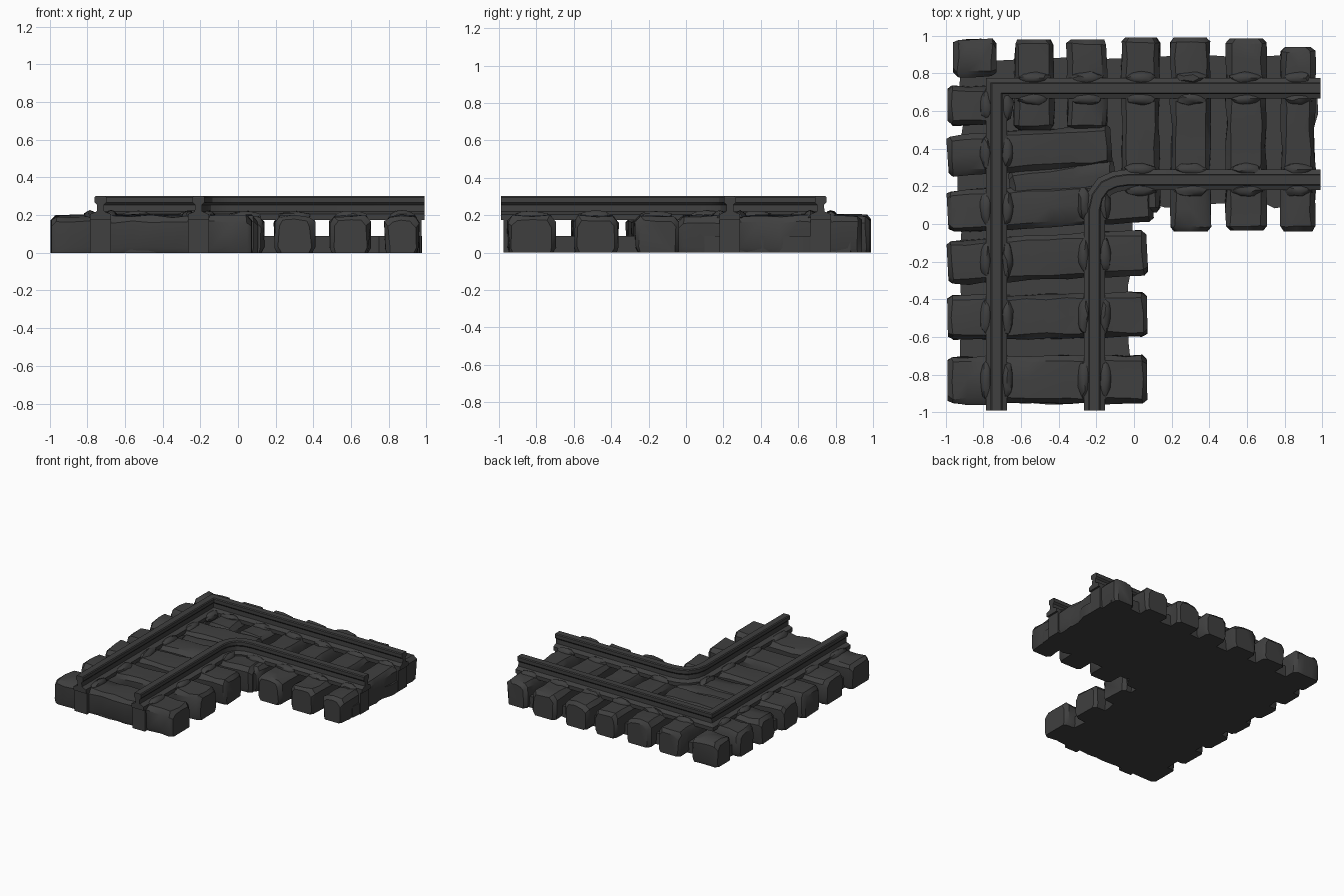
import bpy, bmesh, math, random
from mathutils import Vector

if "Cube" in bpy.data.objects:
    bpy.data.objects.remove(bpy.data.objects["Cube"])

random.seed(4)
iron = bpy.data.materials.new("dark grey")
iron.diffuse_color = (0.05, 0.05, 0.05, 1)
iron.use_nodes = True
iron.node_tree.nodes["Principled BSDF"].inputs["Base Color"].default_value = iron.diffuse_color


def finish(bm, name, angle=35):
    bmesh.ops.recalc_face_normals(bm, faces=bm.faces)
    me = bpy.data.meshes.new(name)
    bm.to_mesh(me)
    bm.free()
    ob = bpy.data.objects.new(name, me)
    bpy.context.collection.objects.link(ob)
    me.materials.append(iron)
    bpy.ops.object.select_all(action='DESELECT')
    ob.select_set(True)
    bpy.context.view_layer.objects.active = ob
    bpy.ops.object.shade_smooth_by_angle(angle=math.radians(angle))
    return ob


def sleeper(name, a, b, width, top=0.2):
    """Rough stone tie from a to b: rounded rings lofted along its length."""
    a, b = Vector((*a, 0)), Vector((*b, 0))
    d = (b - a).normalized()
    side = Vector((-d.y, d.x, 0))
    length = (b - a).length
    n = max(3, round(length / 0.11))
    stations = [0, 0.025] + [length * i / n for i in range(1, n)] + [length - 0.025, length]
    bm = bmesh.new()
    rings = []
    for i, s in enumerate(stations):
        end = i in (0, len(stations) - 1)
        h = width / 2 - (0.02 if end else 0)
        t = top - (0.025 if end else 0)
        prof = [(-h + .01, 0), (-h, .03), (-h, t - .035), (-h + .025, t - .004), (0, t),
                (h - .025, t - .004), (h, t - .035), (h, .03), (h - .01, 0)]
        ring = []
        for o, z in prof:
            p = a + d * (s + random.uniform(-.006, .006) * (not end)) + side * (o + random.uniform(-.007, .007))
            p.z = z + (random.uniform(-.009, .006) if z > 0 else 0)
            ring.append(bm.verts.new(p))
        rings.append(ring)
    for r, q in zip(rings, rings[1:]):
        for k in range(len(r)):
            m = (k + 1) % len(r)
            bm.faces.new((r[k], r[m], q[m], q[k]))
    bm.faces.new(rings[0])
    bm.faces.new(rings[-1])
    finish(bm, name)


def rail(name, path):
    """I-shaped rail swept along a flat path with mitred corners."""
    half = [(.055, .175), (.055, .205), (.02, .22), (.018, .255), (.031, .268), (.031, .295), (.025, .302)]
    prof = half + [(-o, z) for o, z in reversed(half)]
    pts = [Vector(p) for p in path]
    bm = bmesh.new()
    rings = []
    for i, p in enumerate(pts):
        d0 = (p - pts[i - 1]).normalized() if i else (pts[1] - p).normalized()
        d1 = (pts[i + 1] - p).normalized() if i < len(pts) - 1 else d0
        n0, n1 = Vector((-d0.y, d0.x)), Vector((-d1.y, d1.x))
        m = (n0 + n1).normalized()
        m /= m.dot(n0)
        rings.append([bm.verts.new((p.x + m.x * o, p.y + m.y * o, z)) for o, z in prof])
    for r, q in zip(rings, rings[1:]):
        for k in range(len(r)):
            j = (k + 1) % len(r)
            bm.faces.new((r[k], r[j], q[j], q[k]))
    bm.faces.new(rings[0])
    bm.faces.new(rings[-1])
    finish(bm, name, 25)


def lump(name, x, y, size):
    """Low rocky mound packed against a rail foot."""
    bm = bmesh.new()
    bmesh.ops.create_icosphere(bm, subdivisions=2, radius=1)
    for v in bm.verts:
        k = random.uniform(.85, 1.1)
        v.co = Vector((x + v.co.x * size[0] * k, y + v.co.y * size[1] * k, .19 + v.co.z * size[2] * k))
    finish(bm, name)


# gravel bed: L-shaped slab with a ragged edge
def ragged(a, b, n):
    a, b = Vector(a), Vector(b)
    out = []
    for i in range(n):
        p = a.lerp(b, i / n)
        j = random.uniform(-.02, .02) if i else 0
        out.append(p + Vector((j, j)))
    return out


corners = [(-.92, -.93), (-.02, -.93), (-.02, .10), (.96, .10), (.96, .88), (-.92, .88)]
outline = []
for p, q in zip(corners, corners[1:] + corners[:1]):
    outline += ragged(p, q, 10)
bm = bmesh.new()
f = bm.faces.new([bm.verts.new((p.x, p.y, 0)) for p in outline])
ext = bmesh.ops.extrude_face_region(bm, geom=[f])
for v in ext['geom']:
    if isinstance(v, bmesh.types.BMVert):
        v.co.z = .09
finish(bm, "gravel_bed", 30)

# ties of the front leg, fanning slightly towards the bend: left end, right end, width
west = [((-.99, -.83), (.07, -.825), .25), ((-.99, -.50), (.07, -.48), .235),
        ((-.99, -.205), (.07, -.15), .235), ((-.99, .065), (.10, .125), .22),
        ((-.99, .36), (-.12, .42), .215), ((-.99, .63), (-.68, .63), .205)]
for i, (a, b, w) in enumerate(west):
    sleeper(f"front_leg_tie_{i + 1}", a, b, w)

# ties of the right leg: x, bottom y, top y, width
north = [(-.53, .50, .98, .21), (-.25, .50, .98, .21), (.035, .06, .99, .20),
         (.30, -.04, .99, .21), (.595, -.035, .985, .21), (.87, -.04, .94, .18)]
for i, (x, y0, y1, w) in enumerate(north):
    sleeper(f"right_leg_tie_{i + 1}", (x, y0), (x, y1), w)
sleeper("corner_tie", (-.96, .88), (-.73, .88), .20)
sleeper("bend_fill_tie", (-.66, .20), (-.10, .27), .16, .19)

# rails
rail("outer_rail", [(-.73, -.99), (-.73, .72), (.99, .72)])
rail("inner_rail", [(-.21, -.99), (-.21, .08), (-.195, .145), (-.155, .20), (-.10, .225), (-.03, .235), (.99, .235)])

# posts under the open rail ends
for i, (x, y) in enumerate([(-.73, -.955), (-.21, -.955), (.955, .72), (.955, .235)]):
    bm = bmesh.new()
    bmesh.ops.create_cube(bm, size=1)
    sx, sy = (.11, .04) if y < 0 else (.04, .11)
    for v in bm.verts:
        v.co = Vector((x + v.co.x * sx, y + v.co.y * sy, .095 + v.co.z * .19))
    finish(bm, f"rail_end_post_{i + 1}")

# mounds on both sides of each rail, one pair per tie
for i, (a, b, w) in enumerate(west):
    for x in (-.73, -.21):
        t = (x - a[0]) / (b[0] - a[0])
        if t > 1 or (x > -.5 and i == 4):
            continue
        for s in (-1, 1):
            lump("rail_mound", x + s * .055, a[1] + (b[1] - a[1]) * t, (.035, w * .42, .035))
for i, (x, y0, y1, w) in enumerate(north):
    for y in (.235, .72):
        if y > y0:
            for s in (-1, 1):
                lump("rail_mound", x, y + s * .055, (w * .42, .035, .035))
